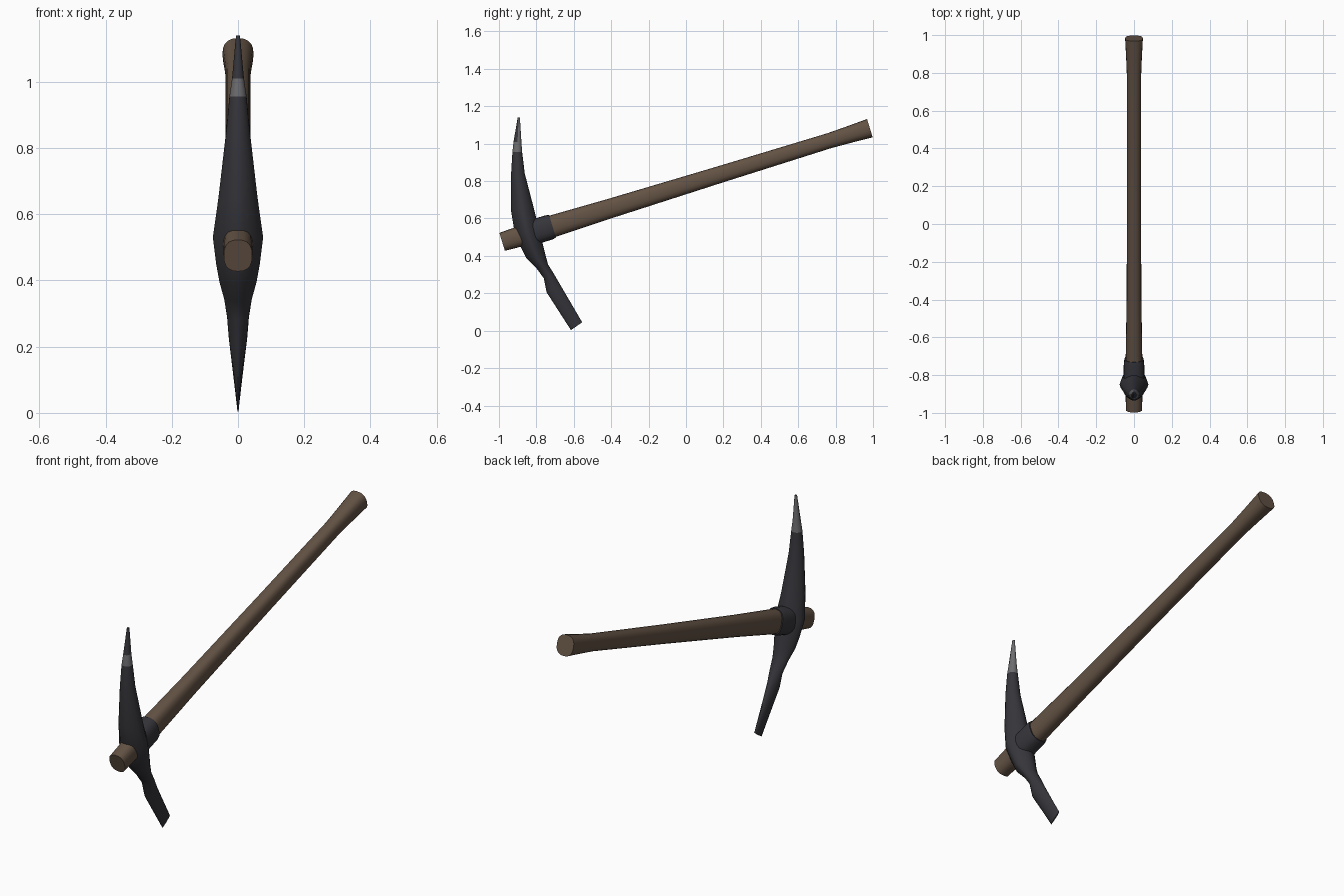
import bpy
import bmesh
from math import cos, sin, pi, radians
from mathutils import Vector

cube = bpy.data.objects.get("Cube")
if cube:
    bpy.data.objects.remove(cube, do_unlink=True)


def material(name, rgb):
    mat = bpy.data.materials.new(name)
    mat.use_nodes = True
    mat.diffuse_color = (*rgb, 1)
    mat.node_tree.nodes["Principled BSDF"].inputs["Base Color"].default_value = (*rgb, 1)
    return mat


wood = material("brown wood", (0.125, 0.085, 0.058))
iron = material("dark iron", (0.036, 0.036, 0.043))
worn = material("worn steel", (0.15, 0.15, 0.16))


def power(v, e):
    return abs(v) ** (2 / e) * (1 if v >= 0 else -1)


def loft(name, sections, mats, sides=20, angle=40):
    """Skin rings given as (front point, back point, half width, roundness)."""
    bm = bmesh.new()
    rings = []
    for front, back, width, e in sections:
        mid, half = (front + back) / 2, (front - back) / 2
        ring = []
        for i in range(sides):
            a = 2 * pi * i / sides
            offset = half * power(cos(a), e) + Vector((width * power(sin(a), e), 0, 0))
            ring.append(bm.verts.new(mid + offset))
        rings.append(ring)
    for r, s in zip(rings, rings[1:]):
        for i in range(sides):
            j = (i + 1) % sides
            bm.faces.new((r[i], r[j], s[j], s[i]))
    bm.faces.new(rings[0])
    bm.faces.new(rings[-1])
    bmesh.ops.recalc_face_normals(bm, faces=bm.faces)
    mesh = bpy.data.meshes.new(name)
    bm.to_mesh(mesh)
    bm.free()
    obj = bpy.data.objects.new(name, mesh)
    bpy.context.collection.objects.link(obj)
    for m in mats:
        mesh.materials.append(m)
    bpy.ops.object.select_all(action="DESELECT")
    obj.select_set(True)
    bpy.context.view_layer.objects.active = obj
    bpy.ops.object.shade_smooth_by_angle(angle=radians(angle))
    return obj


# The handle axis rises from the head towards the back
start, end = Vector((0, -0.983, 0.475)), Vector((0, 0.983, 1.083))
axis = (end - start).normalized()
up = Vector((0, -axis.z, axis.y))


def on_handle(t, height, width, e=2.5):
    mid = start.lerp(end, t)
    return mid + up * height, mid - up * height, width, e


# Handle: thick at the head, slim along the grip, flared at the end
loft("handle", [on_handle(*s) for s in (
    (0, 0.050, 0.043), (0.06, 0.056, 0.045), (0.14, 0.059, 0.044),
    (0.30, 0.052, 0.039), (0.60, 0.045, 0.037), (0.89, 0.041, 0.037),
    (0.94, 0.045, 0.041), (1, 0.051, 0.047))], [wood])

# Collar behind the head
loft("collar", [on_handle(*s) for s in (
    (0.07, 0.068, 0.056), (0.128, 0.067, 0.054), (0.137, 0.063, 0.050))], [iron])

# Head: pointed pick above, wedge blade below
profile = (
    (-0.900, 1.14, -0.888, 1.14, 0.006, 2),
    (-0.922, 1.01, -0.880, 1.01, 0.018, 2),
    (-0.928, 0.955, -0.876, 0.955, 0.026, 2),
    (-0.935, 0.84, -0.862, 0.84, 0.037, 1.9),
    (-0.935, 0.64, -0.815, 0.66, 0.059, 1.7),
    (-0.915, 0.52, -0.785, 0.54, 0.076, 1.6),
    (-0.880, 0.44, -0.765, 0.46, 0.066, 1.6),
    (-0.855, 0.39, -0.750, 0.40, 0.056, 1.6),
    (-0.800, 0.335, -0.738, 0.355, 0.042, 1.7),
    (-0.760, 0.28, -0.704, 0.30, 0.033, 1.8),
    (-0.745, 0.205, -0.675, 0.25, 0.028, 1.8),
    (-0.615, 0.003, -0.555, 0.045, 0.003, 2),
)
head = loft("pick_head", [(Vector((0, fy, fz)), Vector((0, by, bz)), w, e)
                          for fy, fz, by, bz, w, e in profile], [iron, worn])

# Worn band near the point, and the worn rear of the point above it
for face in head.data.polygons:
    z = face.center.z
    if 0.955 < z < 1.01 or (z >= 1.01 and face.normal.y > 0):
        face.material_index = 1
